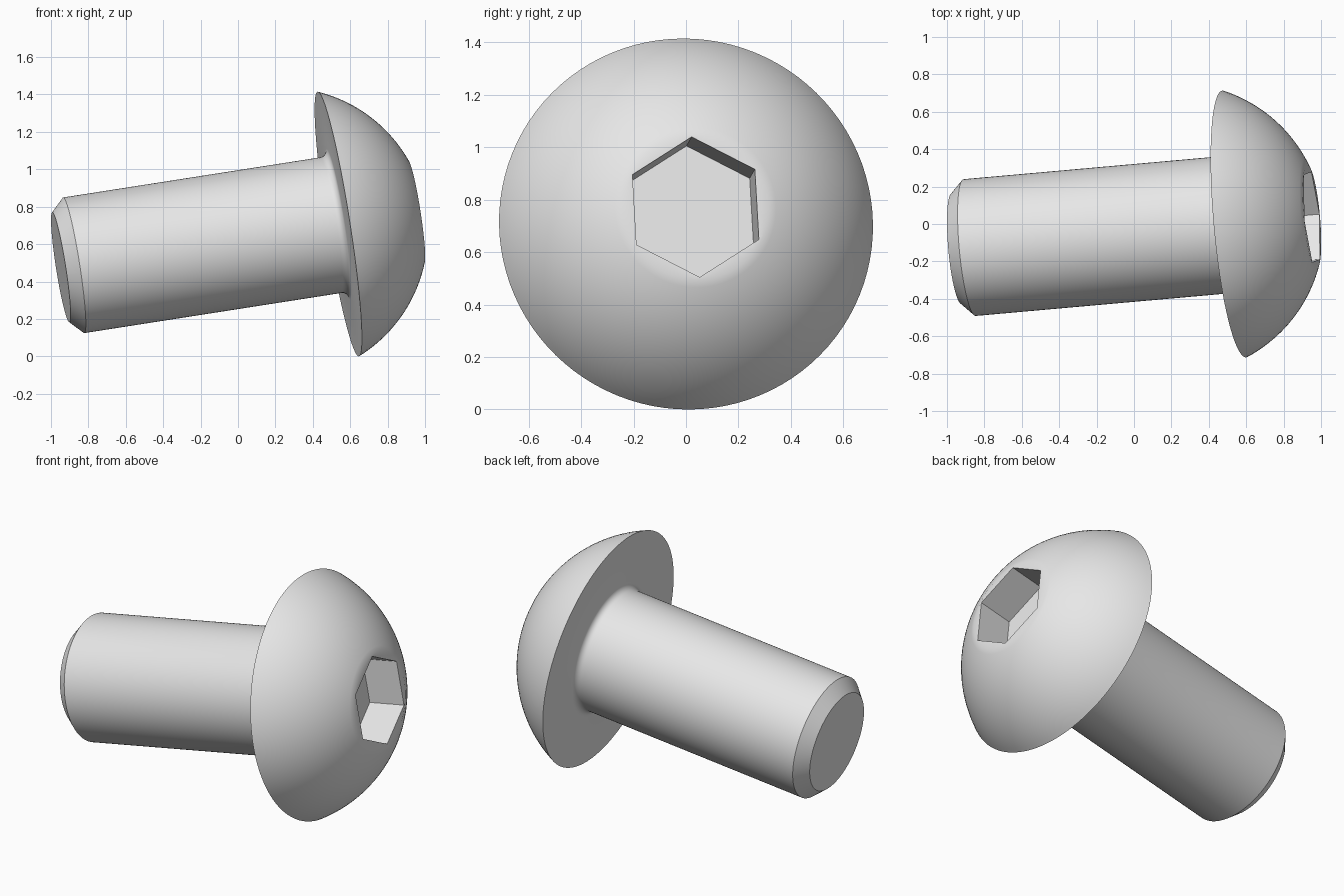
import bpy
import bmesh
from math import sin, cos, pi, radians, hypot, atan2
from mathutils import Vector, Matrix

cube = bpy.data.objects.get("Cube")
if cube:
    bpy.data.objects.remove(cube, do_unlink=True)

# Sizes: z runs along the screw axis, zero is the underside of the head
HEAD_R, HEAD_H, FLAT_R = 0.716, 0.422, 0.28
SHANK_R, SHANK_L, CHAMFER, FILLET = 0.367, 1.507, 0.07, 0.04
HEX_R, HEX_DEPTH = 0.271, 0.225

steel = bpy.data.materials.new("plain grey steel")
steel.use_nodes = True
grey = (0.8, 0.8, 0.8, 1)
steel.diffuse_color = grey
steel.node_tree.nodes["Principled BSDF"].inputs["Base Color"].default_value = grey

# Tilted frame of the screw
axis = Vector((1, 0.089, 0.156)).normalized()
up = (Vector((0, 0, 1)) - axis * axis.z).normalized()
side = axis.cross(up)
frame = Matrix((up, side, axis)).transposed().to_4x4()
frame.translation = (0.536, 0, 0.7075)


def make_object(name, bm):
    bmesh.ops.recalc_face_normals(bm, faces=bm.faces)
    mesh = bpy.data.meshes.new(name)
    bm.to_mesh(mesh)
    bm.free()
    obj = bpy.data.objects.new(name, mesh)
    mesh.materials.append(steel)
    obj.matrix_world = frame
    bpy.context.collection.objects.link(obj)
    return obj


def arc(radius, centre_r, centre_z, start, end, steps):
    """Profile points (r, z) along a circular arc."""
    angles = [start + (end - start) * i / steps for i in range(steps + 1)]
    return [(centre_r + radius * cos(a), centre_z + radius * sin(a)) for a in angles]


# Profile: chamfered tip, shank, fillet, underside, domed head, flat top
drop = (HEAD_R**2 - FLAT_R**2 - HEAD_H**2) / (2 * HEAD_H)
dome_r = hypot(HEAD_R, drop)
profile = [(0, -SHANK_L), (SHANK_R - CHAMFER, -SHANK_L), (SHANK_R, -SHANK_L + CHAMFER)]
profile += arc(FILLET, SHANK_R + FILLET, -FILLET, pi, pi / 2, 6)
profile += arc(dome_r, 0, -drop, atan2(drop, HEAD_R), atan2(HEAD_H + drop, FLAT_R), 20)
profile += [(0, HEAD_H)]

# Turn the profile into the screw body
bm = bmesh.new()
verts = [bm.verts.new((r, 0, z)) for r, z in profile]
edges = [bm.edges.new(pair) for pair in zip(verts, verts[1:])]
bmesh.ops.spin(bm, geom=verts + edges, cent=(0, 0, 0), axis=(0, 0, 1),
               angle=2 * pi, steps=96)
bmesh.ops.remove_doubles(bm, verts=bm.verts, dist=0.0001)
screw = make_object("button_head_screw", bm)

# Hexagonal prism that cuts the drive socket
bm = bmesh.new()
bmesh.ops.create_cone(bm, cap_ends=True, segments=6, radius1=HEX_R, radius2=HEX_R,
                      depth=2 * HEX_DEPTH)
corner = bm.verts[:][0].co
turn = radians(2.5) - atan2(corner.y, corner.x)
bmesh.ops.rotate(bm, verts=bm.verts, cent=(0, 0, 0), matrix=Matrix.Rotation(turn, 3, "Z"))
bmesh.ops.translate(bm, verts=bm.verts, vec=(0, 0, HEAD_H))
cutter = make_object("hex_socket_cutter", bm)
cutter.hide_render = True

cut = screw.modifiers.new("hex socket", "BOOLEAN")
cut.operation = "DIFFERENCE"
cut.solver = "EXACT"
cut.object = cutter

# Apply the cut, then smooth the turned surfaces and keep hard edges sharp
bpy.ops.object.select_all(action="DESELECT")
bpy.context.view_layer.objects.active = screw
screw.select_set(True)
bpy.ops.object.modifier_apply(modifier=cut.name)
bpy.data.objects.remove(cutter, do_unlink=True)
bpy.ops.object.shade_smooth_by_angle(angle=radians(30))
